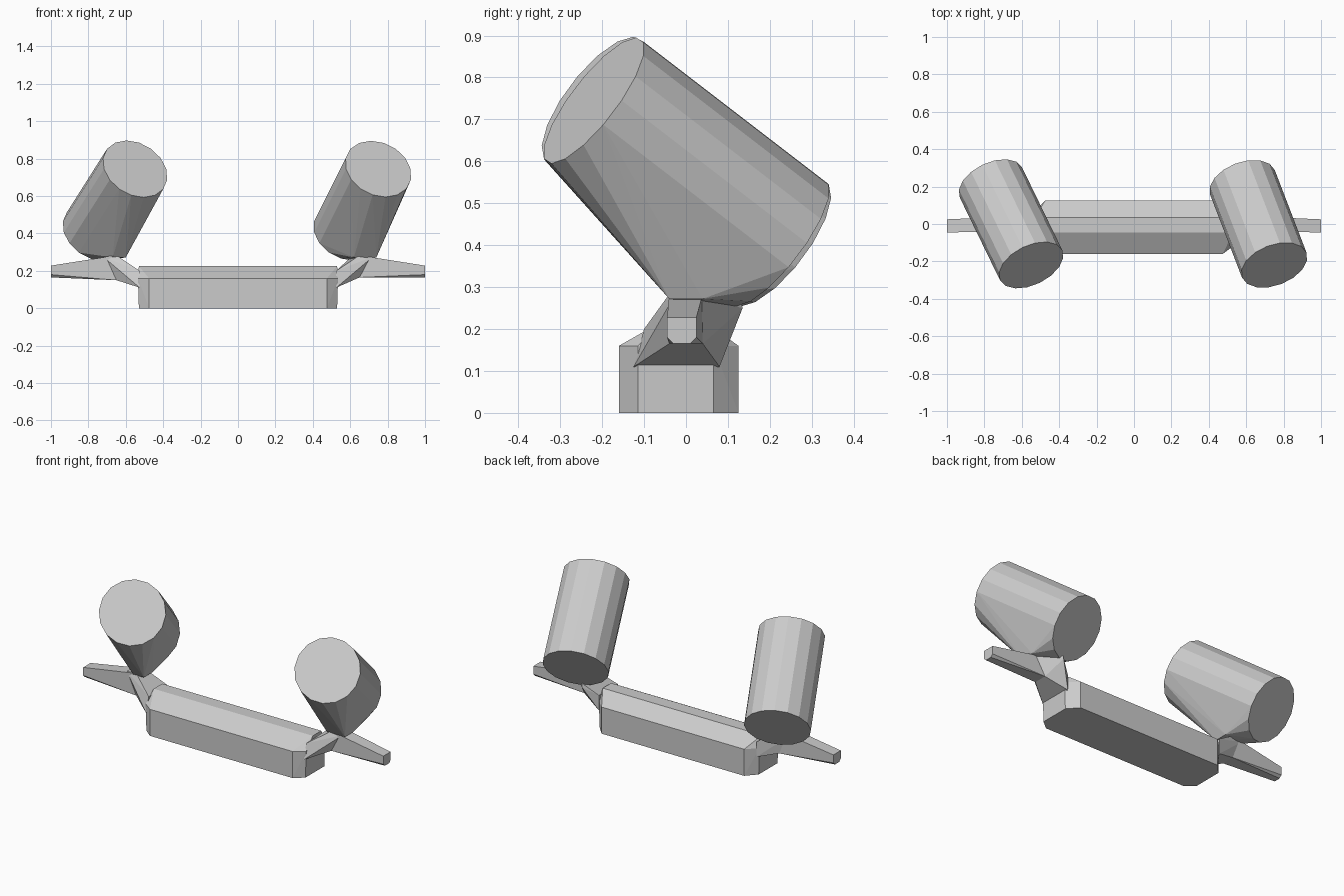
import bpy, bmesh, math
from mathutils import Vector

if "Cube" in bpy.data.objects:
    bpy.data.objects.remove(bpy.data.objects["Cube"])


def hull(name, pts):
    """Flat-faced convex solid around the given points."""
    bm = bmesh.new()
    for p in pts:
        bm.verts.new(p)
    res = bmesh.ops.convex_hull(bm, input=bm.verts[:])
    loose = {v for v in bm.verts if not v.link_faces}
    bmesh.ops.delete(bm, geom=list(loose), context='VERTS')
    bmesh.ops.dissolve_limit(bm, angle_limit=math.radians(1),
                             verts=bm.verts[:], edges=bm.edges[:])
    bmesh.ops.recalc_face_normals(bm, faces=bm.faces[:])
    me = bpy.data.meshes.new(name)
    bm.to_mesh(me)
    bm.free()
    ob = bpy.data.objects.new(name, me)
    bpy.context.collection.objects.link(ob)
    return ob


def ring(center, axis, r, n=16):
    """Circle of points around an axis."""
    q = Vector(axis).to_track_quat('Z', 'Y')
    return [Vector(center) + q @ Vector((r * math.cos(2 * math.pi * i / n),
                                         r * math.sin(2 * math.pi * i / n), 0))
            for i in range(n)]


def section(x, y0, y1, z0, z1):
    """Rectangle of points across the x axis."""
    return [(x, y, z) for y in (y0, y1) for z in (z0, z1)]


# Bar-shaped base with chamfered corners and a sloped top
base = []
for s in (-1, 1):
    for z, xe in ((0, 0.53), (0.16, 0.535)):
        for y in (-0.115, 0.065):
            base.append((s * xe, y, z))
        for y in (-0.16, 0.125):
            base.append((s * 0.475, y, z))
    base += [(s * 0.53, y, 0.225) for y in (-0.045, 0.035)]
hull("base", base)

# Tapered side arms and the brackets joining them to the base
for side, s in (("left", -1), ("right", 1)):
    tip = [(s, y, z) for y, z in ((-0.045, 0.228), (0.025, 0.228), (0.025, 0.18),
                                  (0.01, 0.165), (-0.03, 0.165), (-0.045, 0.18))]
    z_low = 0.165 if s > 0 else 0.15
    inner = section(s * 0.65, -0.04, 0.04, z_low, 0.283)
    hull(side + "_arm", inner + tip)
    web = [(0.6, 0.135, 0.25), (0.6, 0.13, 0.27)] if s > 0 else []
    hull(side + "_bracket",
         [(s * 0.525, -0.125, 0.11), (s * 0.525, 0.08, 0.11),
          (s * 0.525, -0.1, 0.2), (s * 0.525, 0.08, 0.2),
          (s * 0.72, -0.03, 0.275), (s * 0.72, 0.03, 0.275)] + inner + web)

# Tilted drum lamps, each drawn down into a neck that meets its bracket
for name, front, back, neck in (
        ("left_lamp", (-0.55, -0.22, 0.745), (-0.765, 0.222, 0.405), (-0.67, -0.60)),
        ("right_lamp", (0.75, -0.22, 0.745), (0.58, 0.222, 0.405), (0.62, 0.74))):
    axis = Vector(front) - Vector(back)
    foot = [(x, y, 0.272) for x in neck for y in (-0.04, 0.04)]
    hull(name, ring(front, axis, 0.185) + ring(back, axis, 0.185) + foot)
